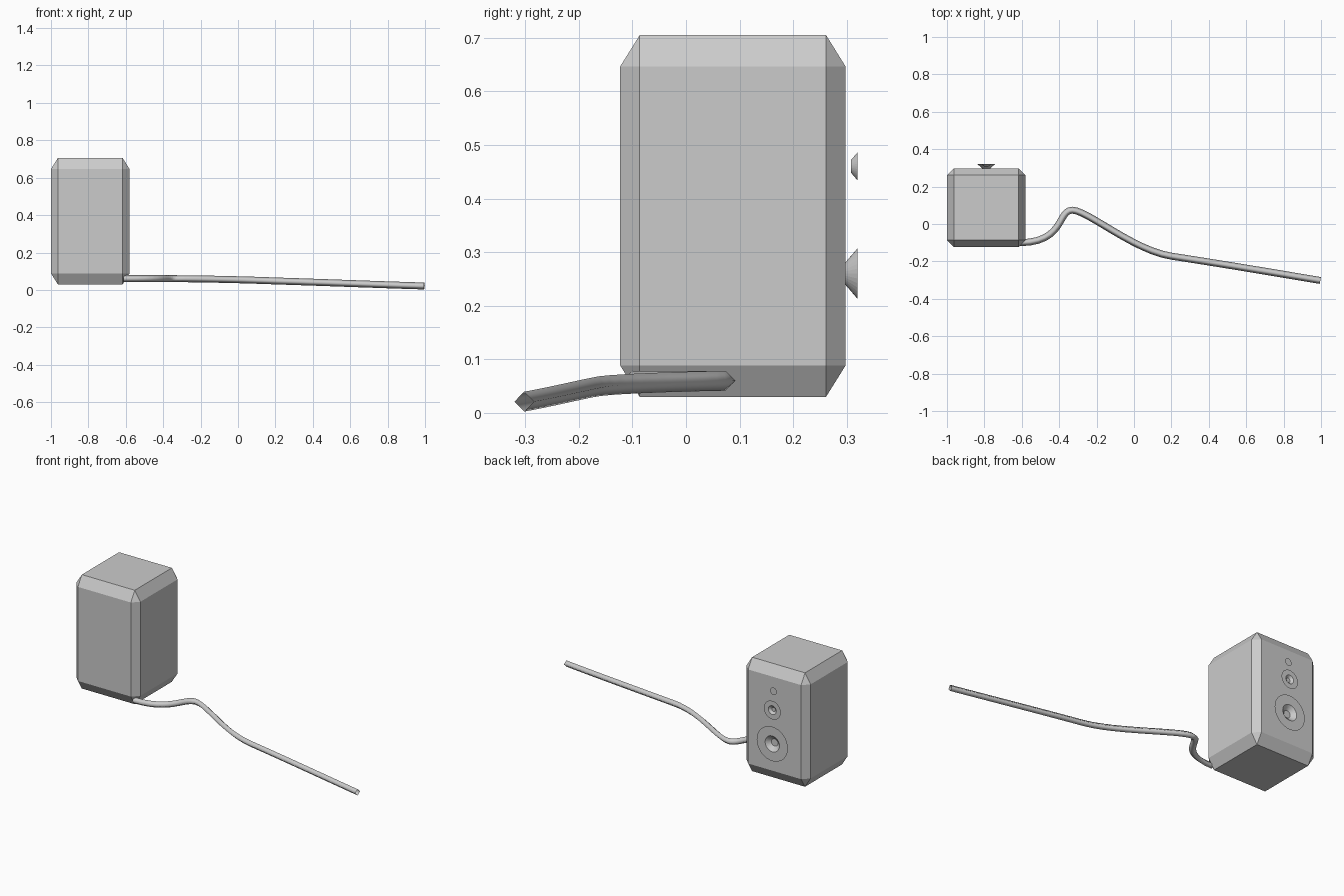
import bpy, bmesh, math

if "Cube" in bpy.data.objects:
    bpy.data.objects.remove(bpy.data.objects["Cube"])

CX = -0.79  # speaker centre line


def make_object(name, bm):
    bmesh.ops.recalc_face_normals(bm, faces=bm.faces)
    mesh = bpy.data.meshes.new(name)
    bm.to_mesh(mesh)
    bm.free()
    obj = bpy.data.objects.new(name, mesh)
    bpy.context.collection.objects.link(obj)
    return obj


def dish(name, z, profile, sides=32):
    """Disc facing +y, built from (radius, y) rings and closed at the last ring."""
    bm = bmesh.new()
    rings = []
    for r, y in profile:
        angles = [2 * math.pi * i / sides for i in range(sides)]
        rings.append([bm.verts.new((CX + r * math.cos(a), y, z + r * math.sin(a)))
                      for a in angles])
    for a, b in zip(rings, rings[1:]):
        for i in range(sides):
            j = (i + 1) % sides
            bm.faces.new((a[j], a[i], b[i], b[j]))
    bm.faces.new(rings[-1][::-1])
    bm.normal_update()
    # open sheets: make the flat front face outwards
    if bm.faces[:][-1].normal.y < 0:
        bmesh.ops.reverse_faces(bm, faces=bm.faces)
    mesh = bpy.data.meshes.new(name)
    bm.to_mesh(mesh)
    bm.free()
    obj = bpy.data.objects.new(name, mesh)
    bpy.context.collection.objects.link(obj)


# Cabinet: chamfered unit cube stretched to size
bm = bmesh.new()
bmesh.ops.create_cube(bm, size=1)
bmesh.ops.bevel(bm, geom=bm.edges[:], offset=0.087, segments=1,
                affect='EDGES', profile=0.5)
bmesh.ops.scale(bm, vec=(0.42, 0.421, 0.675), verts=bm.verts)
bmesh.ops.translate(bm, vec=(CX, 0.0875, 0.3675), verts=bm.verts)
make_object("cabinet", bm)

# Drivers: flat rim with a sunken cone, and a small indicator disc
dish("woofer", 0.26, [(0.102, 0.32), (0.047, 0.32), (0.021, 0.2975)])
dish("tweeter", 0.46, [(0.055, 0.32), (0.026, 0.32), (0.012, 0.308)])
dish("indicator_light", 0.568, [(0.022, 0.309)])

# Cable: four-sided tube along a bezier path (left handle, point, right handle)
path = [
    ((-0.70, -0.10, 0.06), (-0.612, -0.10, 0.06), (-0.37, -0.10, 0.06)),
    ((-0.41, 0.074, 0.06), (-0.33, 0.074, 0.06), (-0.25, 0.074, 0.06)),
    ((0.00, -0.142, 0.056), (0.20, -0.172, 0.048), (0.46, -0.212, 0.040)),
    ((0.73, -0.257, 0.029), (0.996, -0.302, 0.021), (1.20, -0.33, 0.015)),
]
curve = bpy.data.curves.new("cable", 'CURVE')
curve.dimensions = '3D'
curve.bevel_depth = 0.0185
curve.bevel_resolution = 0
curve.resolution_u = 12
spline = curve.splines.new('BEZIER')
spline.bezier_points.add(len(path) - 1)
for point, (left, co, right) in zip(spline.bezier_points, path):
    point.handle_left_type = point.handle_right_type = 'FREE'
    point.handle_left, point.co, point.handle_right = left, co, right
cable = bpy.data.objects.new("cable", curve)
bpy.context.collection.objects.link(cable)
